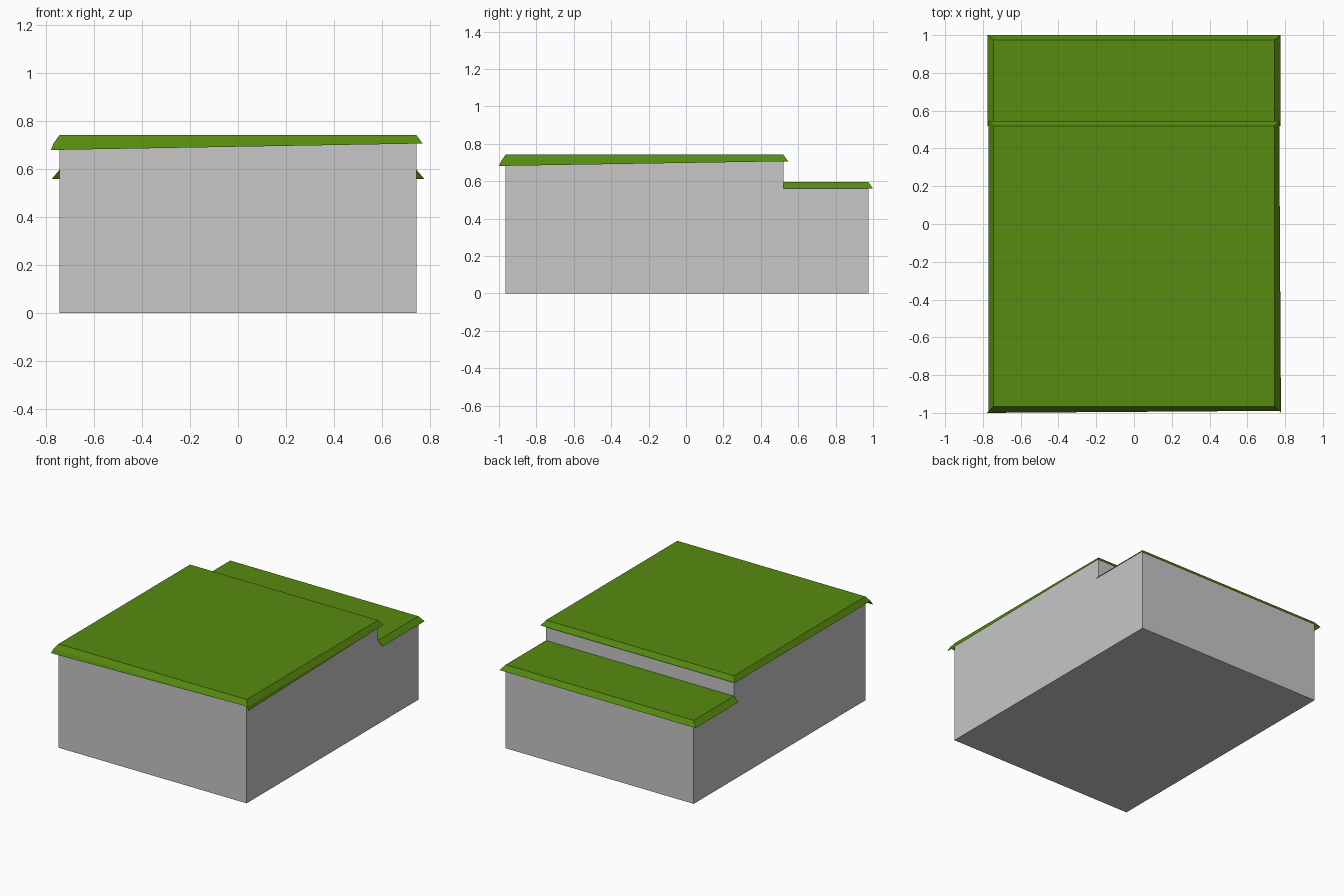
import bpy

if "Cube" in bpy.data.objects:
    bpy.data.objects.remove(bpy.data.objects["Cube"])


def material(name, rgb):
    m = bpy.data.materials.new(name)
    m.diffuse_color = (*rgb, 1)
    m.use_nodes = True
    m.node_tree.nodes["Principled BSDF"].inputs["Base Color"].default_value = m.diffuse_color
    return m


GREY = material("wall grey", (0.57, 0.57, 0.57))
GREEN = material("roof green", (0.095, 0.26, 0.005))
W = 0.744                                   # half width of the walls
FRONT, STEP, BACK = -0.965, 0.52, 0.975     # wall positions along y
HIGH, LOW = 0.742, 0.597                    # roof heights


def make(name, verts, faces, mat):
    me = bpy.data.meshes.new(name)
    me.from_pydata(verts, [], faces)
    me.materials.append(mat)
    me.update()
    ob = bpy.data.objects.new(name, me)
    bpy.context.collection.objects.link(ob)
    return ob


# Walls: stepped side profile extruded across x, open under the roof sheets
profile = [(FRONT, 0), (BACK, 0), (BACK, LOW), (STEP, LOW), (STEP, HIGH), (FRONT, HIGH)]
n = len(profile)
verts = [(x, y, z) for x in (-W, W) for y, z in profile]
faces = [tuple(range(n))[::-1], tuple(range(n, 2 * n))]
for i in range(n):
    j = (i + 1) % n
    if i not in (2, 4):                     # roofed tops stay open
        faces.append((i, j, n + j, n + i))
make("walls", verts, faces, GREY)


def rect(w, y0, y1, z):
    return [(-w, y0, z), (w, y0, z), (w, y1, z), (-w, y1, z)]


# Main roof: flat top, sloped eaves all round, drooping flaps at front and right
verts = rect(W, FRONT, STEP, HIGH) + rect(0.769, -0.989, 0.546, 0.707)
verts += [(-0.78, -1.0, 0.68), (0.778, -1.0, 0.682)]
faces = [(0, 1, 2, 3)]
faces += [(i, 4 + i, 4 + (i + 1) % 4, (i + 1) % 4) for i in range(4)]
faces += [(4, 8, 5), (5, 9, 6)]
make("main_roof", verts, faces, GREEN)

# Lower rear roof: flat top with sloped eaves on left, right and back
verts = rect(W, STEP, BACK, LOW) + rect(0.776, STEP, 1.0, 0.56)
faces = [(0, 1, 2, 3)]
faces += [(i, 4 + i, 4 + (i + 1) % 4, (i + 1) % 4) for i in (1, 2, 3)]
make("rear_roof", verts, faces, GREEN)
